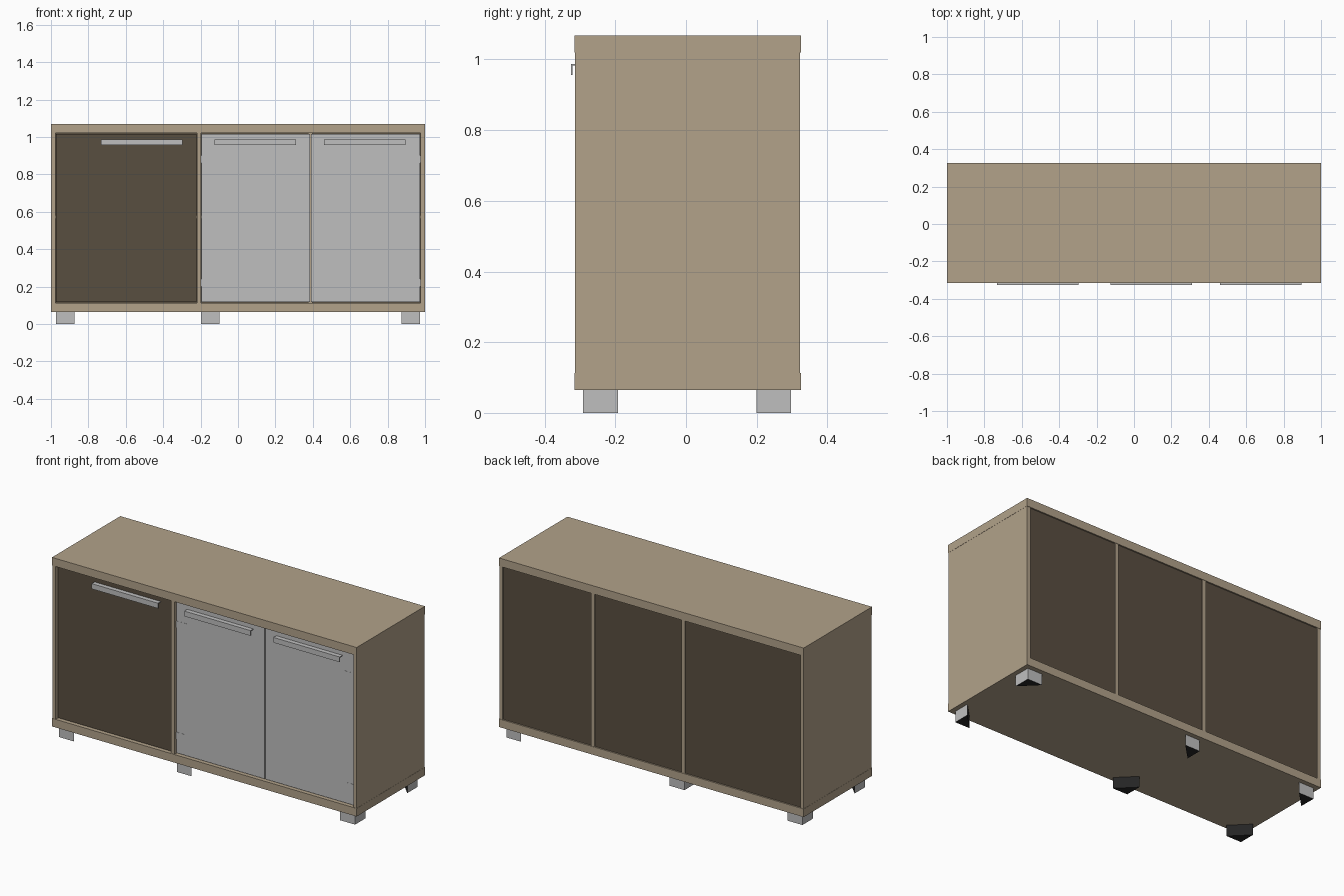
import bpy
import bmesh

if "Cube" in bpy.data.objects:
    bpy.data.objects.remove(bpy.data.objects["Cube"], do_unlink=True)


def material(name, srgb):
    m = bpy.data.materials.new(name)
    col = [((c / 255 + 0.055) / 1.055) ** 2.4 for c in srgb] + [1]
    m.use_nodes = True
    m.diffuse_color = col
    m.node_tree.nodes["Principled BSDF"].inputs["Base Color"].default_value = col
    return m


WOOD = material("light wood", (178, 162, 138))
DARK = material("dark panel", (89, 78, 64))
GREY = material("light grey metal", (191, 191, 191))
BLACK = material("black plastic", (36, 36, 36))


def prism(name, outline, depth_axis, start, end, mats, rule=None):
    """Extrude a 2D outline along z (outline in x, y) or x (outline in y, z)."""
    bm = bmesh.new()

    def place(p, d):
        return (p[0], p[1], d) if depth_axis == "z" else (d, p[0], p[1])

    base = bm.faces.new([bm.verts.new(place(p, start)) for p in outline])
    ext = bmesh.ops.extrude_face_region(bm, geom=[base])
    shift = (0, 0, end - start) if depth_axis == "z" else (end - start, 0, 0)
    verts = [g for g in ext["geom"] if isinstance(g, bmesh.types.BMVert)]
    bmesh.ops.translate(bm, vec=shift, verts=verts)
    bmesh.ops.recalc_face_normals(bm, faces=bm.faces)
    if rule:
        for f in bm.faces:
            f.material_index = rule(f.normal)
    mesh = bpy.data.meshes.new(name)
    bm.to_mesh(mesh)
    bm.free()
    for m in mats:
        mesh.materials.append(m)
    obj = bpy.data.objects.new(name, mesh)
    bpy.context.collection.objects.link(obj)
    return obj


def box(name, x, y, z, mat):
    corners = [(x[0], y[0]), (x[1], y[0]), (x[1], y[1]), (x[0], y[1])]
    return prism(name, corners, "z", z[0], z[1], [mat])


FRONT, BACK = -0.316, 0.325
FLOOR, CEIL = 0.113, 1.02
T = 0.023                      # board thickness
DOOR = -0.298                  # front plane of the doors
MID, RIGHT = -0.208, 0.387     # divider centres

# Carcass boards
box("bottom_board", (-1, 1), (FRONT, BACK), (0.065, FLOOR), WOOD)
box("top_board", (-1, 1), (FRONT, BACK), (CEIL, 1.068), WOOD)
for side, name in ((-1, "right_side"), (1, "left_side")):
    xs = sorted((side * 0.999, side * (1 - T)))
    box(name, xs, (FRONT + 0.002, BACK - 0.002), (FLOOR, CEIL), WOOD)
box("main_divider", (MID - T / 2, MID + T / 2), (FRONT + 0.002, BACK - 0.002), (FLOOR, CEIL), WOOD)
box("rear_divider", (RIGHT - T / 2, RIGHT + T / 2), (DOOR + 0.05, BACK - 0.002), (FLOOR, CEIL), WOOD)

# Shelves and recessed back panels, one per bay
edges = [-1 + T / 2, MID, RIGHT, 1 - T / 2]
for i, (a, b) in enumerate(zip(edges, edges[1:])):
    bay = (a + T / 2, b - T / 2)
    box(f"shelf_{i + 1}", bay, (DOOR + 0.05, BACK - 0.03), (0.56, 0.583), WOOD)
    box(f"back_panel_{i + 1}", bay, (BACK - 0.02, BACK - 0.008), (FLOOR, CEIL), DARK)

# Doors, each with a hooked strip handle
doors = [("dark_door", -0.973, -0.222, DARK, -0.733, -0.298),
         ("centre_door", -0.194, 0.384, GREY, -0.125, 0.31),
         ("left_door", 0.39, 0.973, GREY, 0.46, 0.895)]
for name, x0, x1, mat, h0, h1 in doors:
    box(name, (x0, x1), (DOOR, DOOR + 0.02), (FLOOR + 0.004, CEIL - 0.004), mat)
    lip, t, top, low = -0.325, 0.004, 0.987, 0.956
    hook = [(DOOR, top), (lip, top), (lip, low), (lip + t, low), (lip + t, top - t), (DOOR, top - t)]
    prism(name + "_handle", hook, "x", h0, h1, [GREY])

# Hinge plates on the outer edges of the grey doors
for xs, name in (((-0.197, -0.13), "centre_hinge"), ((0.91, 0.977), "left_hinge")):
    for z in (0.2, 0.86):
        box(name, xs, (DOOR - 0.001, DOOR + 0.03), (z, z + 0.04), GREY)

# Triangular corner feet: grey outer faces, black underside and inner slope
S = 0.098
for cx, sx in ((-0.972, 1), (-0.198, 1), (0.972, -1)):
    for cy, sy in ((-0.291, 1), (0.297, -1)):
        tri = [(cx, cy), (cx + sx * S, cy), (cx, cy + sy * S)]
        prism("foot", tri, "z", 0, 0.065, [GREY, BLACK],
              lambda n: 0 if max(abs(n.x), abs(n.y)) > 0.9 else 1)
